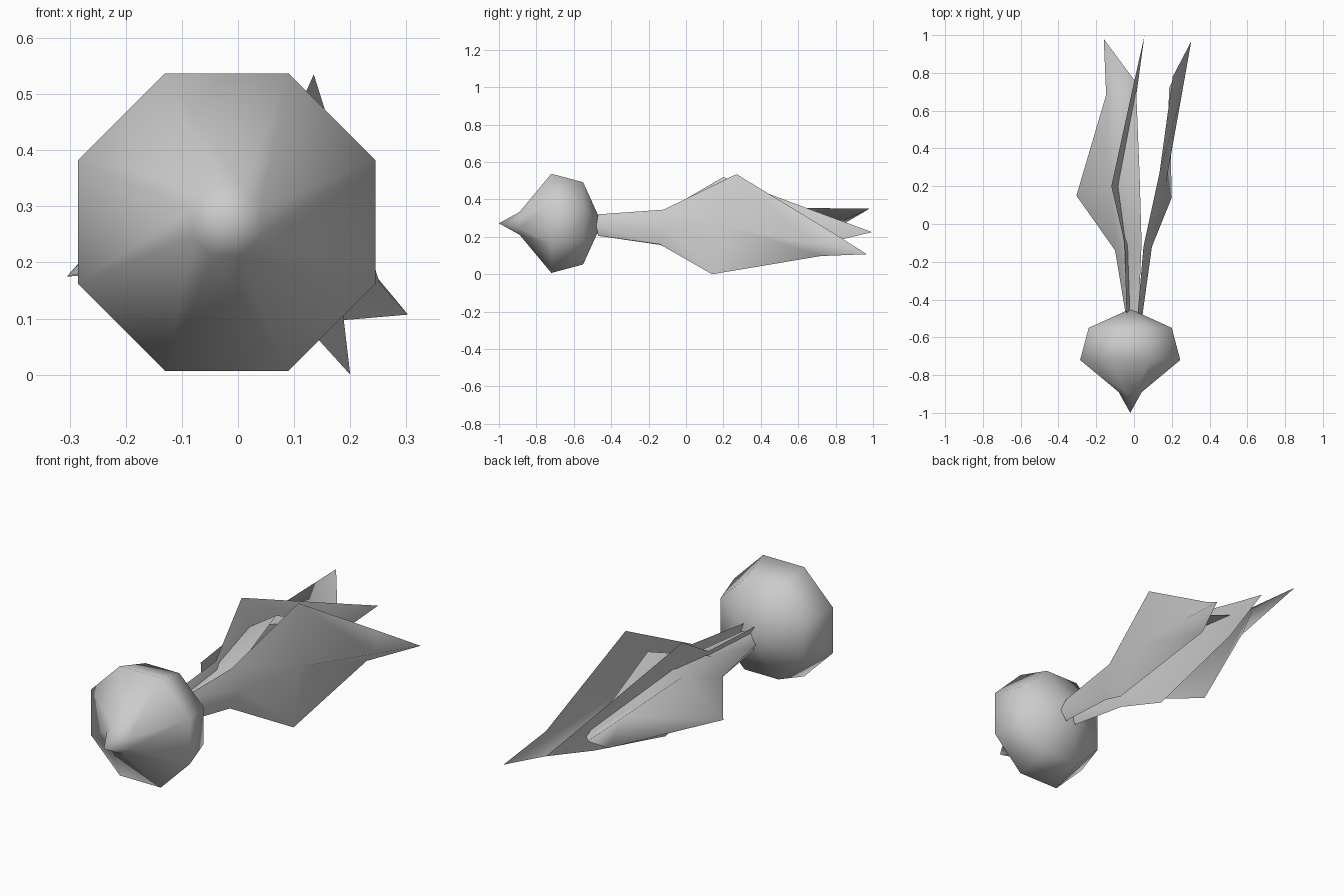
import bpy
import bmesh
import math
from mathutils import Vector

default_cube = bpy.data.objects.get("Cube")
if default_cube:
    bpy.data.objects.remove(default_cube, do_unlink=True)


def make_material(name, colour):
    material = bpy.data.materials.new(name)
    material.use_nodes = True
    material.diffuse_color = colour
    material.node_tree.nodes["Principled BSDF"].inputs["Base Color"].default_value = colour
    return material


grey = make_material("plain grey", (0.6, 0.6, 0.6, 1))


def finish(bm, name):
    """Turn the bmesh into a smooth shaded object."""
    for face in bm.faces:
        face.smooth = True
    mesh = bpy.data.meshes.new(name)
    bm.to_mesh(mesh)
    bm.free()
    mesh.materials.append(grey)
    obj = bpy.data.objects.new(name, mesh)
    bpy.context.scene.collection.objects.link(obj)
    return obj


def build_bulb(name, centre_x, centre_z, front, rings, back, sides=8):
    """Eight-sided lathe along y, closed by a point at both ends."""
    bm = bmesh.new()
    front_tip = bm.verts.new((centre_x, front, centre_z))
    back_tip = bm.verts.new((centre_x, back, centre_z))
    loops = []
    for y, radius in rings:
        loop = []
        for i in range(sides):
            angle = math.tau * (i + 0.5) / sides
            loop.append(bm.verts.new((centre_x + radius * math.cos(angle), y,
                                      centre_z + radius * math.sin(angle))))
        loops.append(loop)
    for i in range(sides):
        j = (i + 1) % sides
        bm.faces.new((front_tip, loops[0][i], loops[0][j]))
        bm.faces.new((back_tip, loops[-1][j], loops[-1][i]))
        for near, far in zip(loops, loops[1:]):
            bm.faces.new((near[i], far[i], far[j], near[j]))
    bmesh.ops.recalc_face_normals(bm, faces=bm.faces[:])
    return finish(bm, name)


def build_leaf(name, first_edge, midrib, second_edge, tip):
    """Single-sided leaf folded along its midrib, ending in a point."""
    tip = Vector(tip)
    # the midrib runs straight from the widest row to the tip
    midrib = midrib + [Vector(midrib[-1]).lerp(tip, 0.62)]
    bm = bmesh.new()
    columns = [[bm.verts.new(point) for point in line]
               for line in (first_edge, midrib, second_edge)]
    end = bm.verts.new(tip)
    for left, right in zip(columns, columns[1:]):
        for i in range(len(left) - 1):
            bm.faces.new((left[i], right[i], right[i + 1], left[i + 1]))
        bm.faces.new((left[-1], right[-1], end))
    return finish(bm, name)


# Root bulb, pointing to the front
build_bulb("root_bulb", -0.02, 0.272, -1,
           [(-0.89, 0.066), (-0.72, 0.287), (-0.55, 0.238)], -0.45)

# Leaves: each line runs base, stalk, widest row, shoulder
build_leaf("left_leaf",
           [(.02, -.47, .32), (.05, -.12, .345), (.135, .27, .535), (.205, .78, .225)],
           [(.045, -.48, .26), (.095, -.12, .255), (.17, .22, .255)],
           [(.02, -.47, .205), (.055, -.14, .16), (.2, .14, 0), (.186, .72, .097)],
           (.303, .967, .107))

build_leaf("middle_leaf",
           [(-.04, -.47, .32), (-.05, -.1, .345), (-.12, .2, .52), (0, .75, .315)],
           [(-.01, -.47, .26), (-.005, -.12, .255), (-.055, .19, .27)],
           [(-.035, -.47, .205), (-.04, -.14, .157), (-.016, .18, .03), (0, .7, .155)],
           (.055, .995, .225))

build_leaf("right_leaf",
           [(-.045, -.47, .23), (-.1, -.14, .22), (-.305, .15, .175), (-.07, .7, .185)],
           [(-.03, -.47, .285), (-.055, -.12, .315), (-.127, .2, .36)],
           [(.025, -.47, .28), (.04, -.1, .305), (.03, .25, .455), (.01, .75, .24)],
           (-.16, .98, .35))
